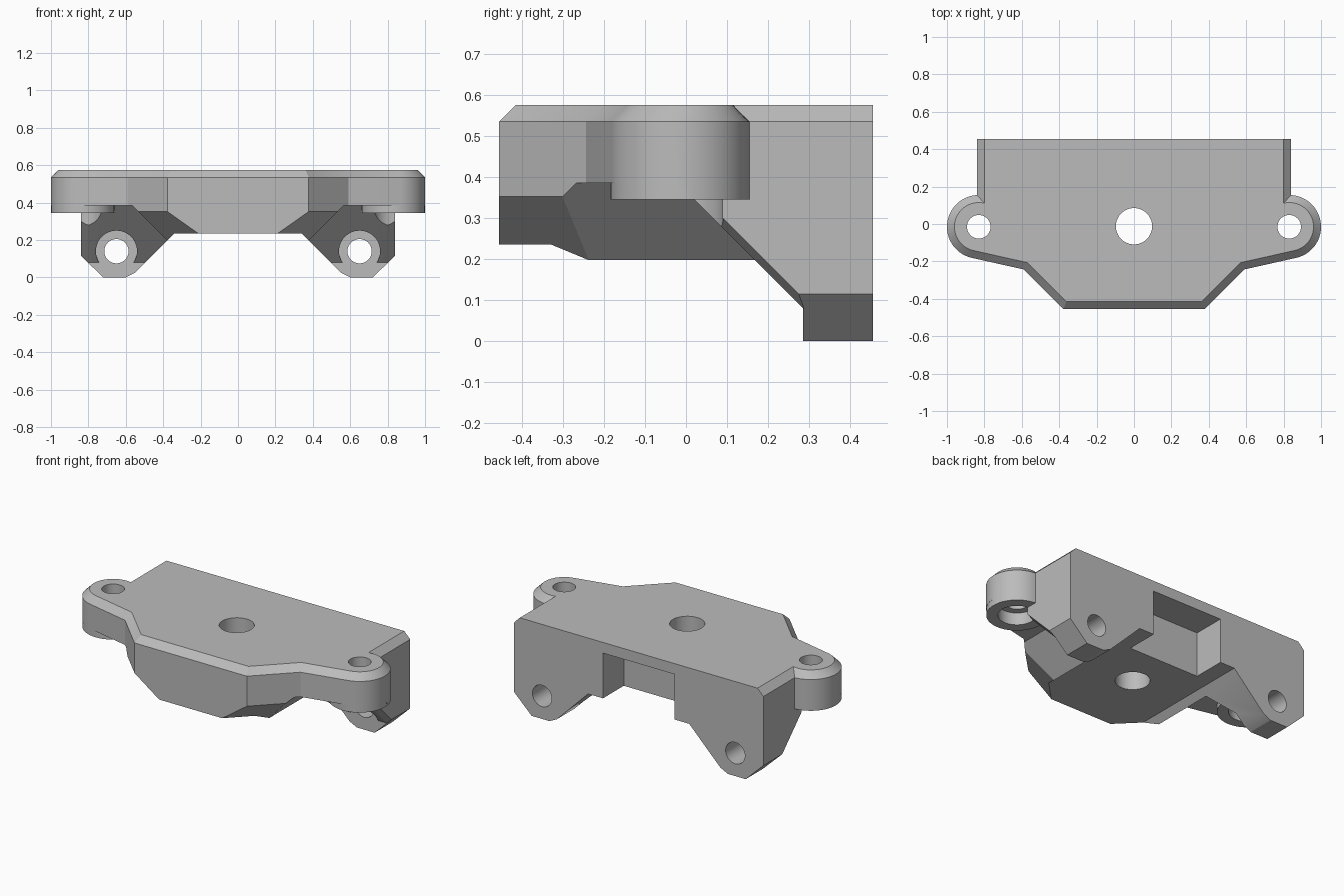
import bpy, bmesh
from math import sin, cos, acos, atan2, pi, hypot, sqrt, radians
from mathutils import Vector, Matrix

if "Cube" in bpy.data.objects:
    bpy.data.objects.remove(bpy.data.objects["Cube"])

gray = bpy.data.materials.new("plain gray")
gray.use_nodes = True
color = (0.5, 0.5, 0.5, 1)
gray.diffuse_color = color
gray.node_tree.nodes["Principled BSDF"].inputs["Base Color"].default_value = color

EAR = Vector((0.83, -0.015))
EAR_R = 0.17
BACK, FRONT, SIDE = 0.455, -0.455, 0.84
TOP, CHAMFER = 0.575, 0.04
FLOOR, EAR_BOTTOM, CEILING = 0.235, 0.345, 0.385
SLOPE = 0.365          # leg front face: y + z
BIG = 1.2


def make(name, bm):
    bmesh.ops.recalc_face_normals(bm, faces=bm.faces)
    mesh = bpy.data.meshes.new(name)
    bm.to_mesh(mesh)
    bm.free()
    mesh.materials.append(gray)
    obj = bpy.data.objects.new(name, mesh)
    bpy.context.collection.objects.link(obj)
    return obj


def loft(name, rings):
    bm = bmesh.new()
    loops = [[bm.verts.new(p) for p in ring] for ring in rings]
    n = len(loops[0])
    for a, b in zip(loops, loops[1:]):
        for i in range(n):
            j = (i + 1) % n
            bm.faces.new((a[i], a[j], b[j], b[i]))
    bm.faces.new(loops[0])
    bm.faces.new(loops[-1])
    return make(name, bm)


def prism_y(name, profile, y0=-BIG, y1=BIG):
    return loft(name, [[(x, y, z) for x, z in profile] for y in (y0, y1)])


def cut_box(name, lo, hi, planes=()):
    """Box trimmed by planes given as (point, outward normal)."""
    bm = bmesh.new()
    size = Vector(hi) - Vector(lo)
    mid = (Vector(hi) + Vector(lo)) / 2
    bmesh.ops.create_cube(bm, size=1, matrix=Matrix.Translation(mid) @ Matrix.Diagonal((*size, 1)))
    for point, normal in planes:
        cut = bmesh.ops.bisect_plane(bm, geom=bm.verts[:] + bm.edges[:] + bm.faces[:],
                                     plane_co=point, plane_no=normal, clear_outer=True)
        edges = [e for e in cut["geom_cut"] if isinstance(e, bmesh.types.BMEdge)]
        if edges:
            bmesh.ops.contextual_create(bm, geom=edges)
    return make(name, bm)


def cylinder(name, start, end, radius):
    bm = bmesh.new()
    axis = Vector(end) - Vector(start)
    turn = axis.to_track_quat("Z", "Y").to_matrix().to_4x4()
    mid = (Vector(start) + Vector(end)) / 2
    bmesh.ops.create_cone(bm, cap_ends=True, segments=48, radius1=radius, radius2=radius,
                          depth=axis.length, matrix=Matrix.Translation(mid) @ turn)
    return make(name, bm)


def mirrored(obj):
    bm = bmesh.new()
    bm.from_mesh(obj.data)
    bmesh.ops.scale(bm, vec=(-1, 1, 1), verts=bm.verts)
    return make(obj.name + "_right", bm)


def combine(target, tool, operation="DIFFERENCE"):
    tool.hide_render = True
    mod = target.modifiers.new("shape", "BOOLEAN")
    mod.operation, mod.solver, mod.object = operation, "EXACT", tool
    bpy.context.view_layer.objects.active = target
    bpy.ops.object.modifier_apply(modifier=mod.name)
    bpy.data.objects.remove(tool)


def both_sides(target, tool, operation="DIFFERENCE"):
    other = mirrored(tool)
    combine(target, tool, operation)
    combine(target, other, operation)


# Plan outline, inset by d, with a round ear on each side
def outline(d, z):
    corner = Vector((0.59, -0.243))
    r = EAR_R - d
    v = corner - EAR
    end = atan2(v.y, v.x) + acos(EAR_R / v.length)
    start = acos((SIDE - d - EAR.x) / r)
    arc = [(EAR.x + r * cos(a), EAR.y + r * sin(a))
           for a in (start + (end - start) * i / 28 for i in range(29))]
    # Inset corner between the ear tangent and the front diagonal
    diagonal = corner.x - corner.y - d * sqrt(2)
    tangent = EAR.x * cos(end) + EAR.y * sin(end) + r
    y = (tangent - diagonal * cos(end)) / (cos(end) + sin(end))
    front = FRONT + d
    half = [(SIDE - d, BACK)] + arc + [(diagonal + y, y), (diagonal + front, front)]
    full = half + [(-x, y) for x, y in reversed(half)]
    return [(x, y, z) for x, y in full]


body = loft("bracket_body", [outline(0, -0.0), outline(0, TOP - CHAMFER), outline(CHAMFER, TOP)])

# Flat underside between the legs with sloped inner leg faces
half = [(0.34, FLOOR), (0.55, 0.025), (0.6, 0), (0.6, -0.2)]
combine(body, prism_y("underside_cutter", half + [(-x, z) for x, z in reversed(half)]))

# Outer lower chamfer of each leg
both_sides(body, prism_y("leg_corner_cutter", [(0.72, 0), (0.7, -0.2), (BIG, -0.2), (BIG, 0.46)], 0.1))

# Space in front of each leg, below the ears
both_sides(body, cut_box("recess_cutter", (0.1, -BIG, -0.2), (BIG, 0.285, CEILING), [
    ((0.18, 0, 0), (-1, 0, 1)),
    ((0, SLOPE, 0), (0, 1, 1))]))

# Space beside each leg and the bevel on its sloped front edge
both_sides(body, cut_box("leg_side_cutter", (SIDE, -BIG, -0.2), (BIG, BIG, EAR_BOTTOM)))
both_sides(body, cut_box("leg_bevel_cutter", (0.7, -BIG, 0.08), (BIG, 0.4, EAR_BOTTOM), [
    ((0.8, SLOPE, 0), (-1, 1.6, 1.6))]))

# Slanted lower edge under each front diagonal
both_sides(body, cut_box("front_slant_cutter", (0, -BIG, -0.2), (0.57, -0.1, 0.5), [
    ((0.335, 0, 0), (-1, 1, sqrt(2)))]))

# Rear notch
combine(body, cut_box("notch_cutter", (-0.24, 0.255, -0.2), (0.24, BIG, 0.51)))

# Lower part of the ears
ear_x, ear_y = EAR
both_sides(body, cylinder("ear", (ear_x, ear_y, EAR_BOTTOM), (ear_x, ear_y, 0.5), EAR_R - 0.001), "UNION")

# Screw holes with wider seats
both_sides(body, cylinder("ear_seat", (ear_x, ear_y, -0.2), (ear_x, ear_y, 0.42), 0.105))
both_sides(body, cylinder("ear_hole", (ear_x, ear_y, 0.2), (ear_x, ear_y, 1), 0.063))
both_sides(body, cylinder("leg_seat", (0.65, -0.4, 0.14), (0.65, 0.285, 0.14), 0.11))
both_sides(body, cylinder("leg_hole", (0.65, 0.1, 0.14), (0.65, 1, 0.14), 0.065))
combine(body, cylinder("centre_hole", (0, -0.012, -0.2), (0, -0.012, 1), 0.097))

bpy.ops.object.select_all(action="DESELECT")
body.select_set(True)
bpy.context.view_layer.objects.active = body
bpy.ops.object.shade_smooth_by_angle(angle=radians(25))
